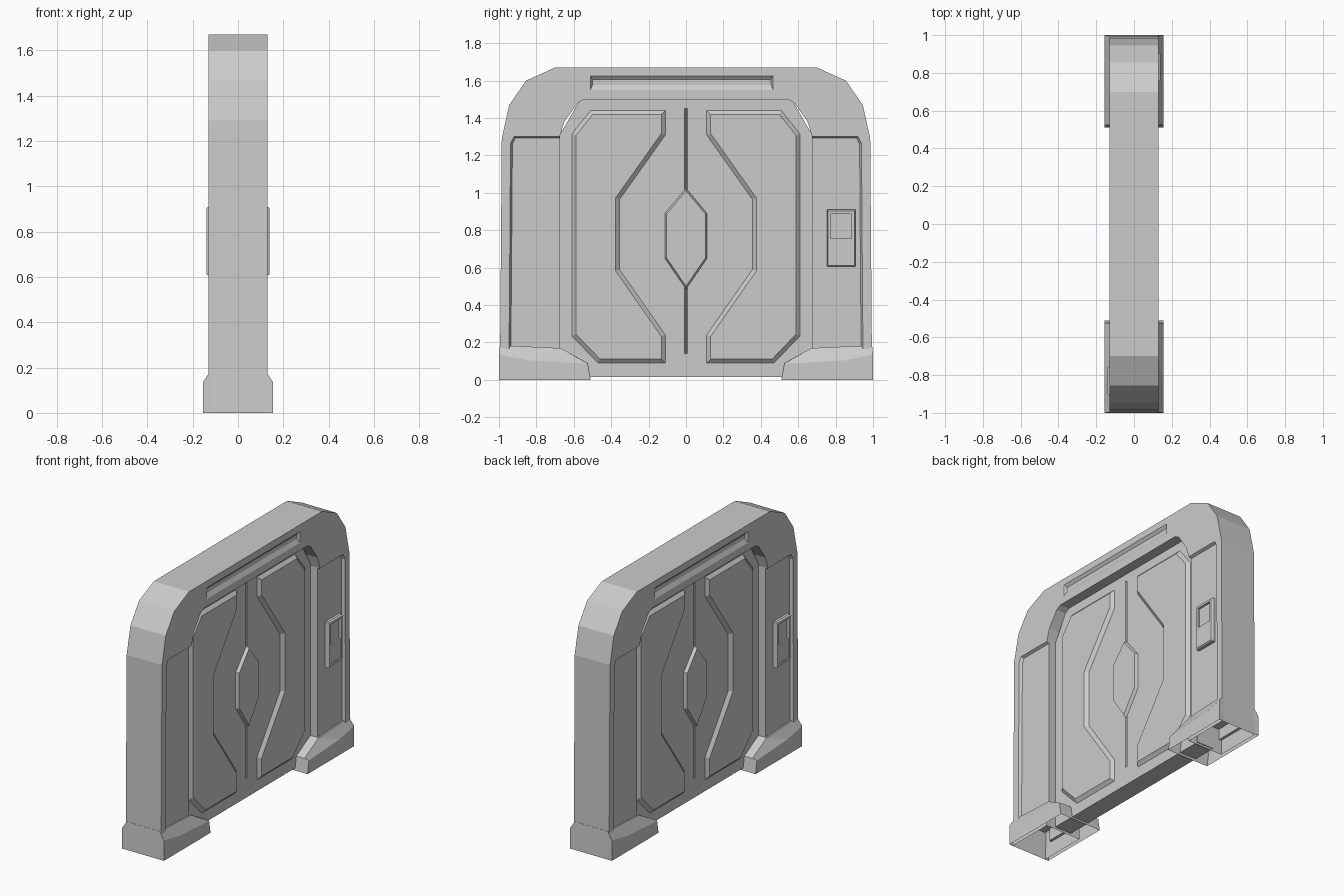
import bpy, bmesh

if "Cube" in bpy.data.objects:
    bpy.data.objects.remove(bpy.data.objects["Cube"])


def finish(name, bm, recalc=True):
    if recalc:
        bmesh.ops.recalc_face_normals(bm, faces=bm.faces[:])
    me = bpy.data.meshes.new(name)
    bm.to_mesh(me)
    bm.free()
    ob = bpy.data.objects.new(name, me)
    bpy.context.collection.objects.link(ob)
    return ob


def loft(name, sections):
    """Skin (x, [(y, z)...]) sections and cap both ends."""
    bm = bmesh.new()
    rings = [[bm.verts.new((x, y, z)) for y, z in pts] for x, pts in sections]
    for a, b in zip(rings, rings[1:]):
        for i in range(len(a)):
            j = (i + 1) % len(a)
            bm.faces.new((a[i], a[j], b[j], b[i]))
    bm.faces.new(rings[0])
    bm.faces.new(rings[-1])
    return finish(name, bm)


def raised(name, pts, side, x, height, slope):
    """Plate with sloped edges standing on the door face at side * x."""
    bm = bmesh.new()
    f = bm.faces.new([bm.verts.new((side * x, y, z)) for y, z in pts])
    f.normal_update()
    if f.normal.x * side < 0:
        f.normal_flip()
    bmesh.ops.inset_individual(bm, faces=[f], thickness=slope, depth=height,
                               use_even_offset=True)
    return finish(name, bm, False)


def cut(ob, cutters):
    for c in cutters:
        c.hide_render = True
        m = ob.modifiers.new("cut", "BOOLEAN")
        m.operation, m.solver, m.object = "DIFFERENCE", "EXACT", c
    dg = bpy.context.evaluated_depsgraph_get()
    me = bpy.data.meshes.new_from_object(ob.evaluated_get(dg))
    ob.modifiers.clear()
    ob.data = me
    for c in cutters:
        bpy.data.objects.remove(c)


def open_bottom(ob):
    bm = bmesh.new()
    bm.from_mesh(ob.data)
    low = [f for f in bm.faces if all(v.co.z < 0.001 for v in f.verts)]
    bmesh.ops.delete(bm, geom=low, context="FACES")
    bm.to_mesh(ob.data)
    bm.free()


def flip(pts, s):
    return [(s * y, z) for y, z in pts]


def rect(y0, y1, z0, z1):
    return [(y0, z0), (y1, z0), (y1, z1), (y0, z1)]


# Arched frame
outer = [(0.995, 0), (0.985, 1.29), (0.945, 1.47), (0.855, 1.6), (0.7, 1.67)]
inner = [(0.675, 0), (0.675, 1.3), (0.65, 1.38), (0.58, 1.48), (0.545, 1.5)]
half = outer[::-1] + inner
arch = outer + flip(outer, -1)[::-1] + flip(inner, -1) + inner[::-1]
frame = loft("frame", [(-0.13, arch), (0.13, arch)])

# Recessed pillar panels and the long slot in the lintel
cutters = []
pocket = [(0.6, 0.1), (0.946, 0.1), (0.946, 0.17), (0.938, 1.265), (0.92, 1.3), (0.6, 1.3)]
pocket_in = [(0.6, 0.1), (0.936, 0.1), (0.936, 0.17), (0.928, 1.26), (0.912, 1.292), (0.6, 1.292)]
for s in (1, -1):
    for t in (1, -1):
        cutters.append(loft("panel_cutter", [(s * 0.14, flip(pocket, t)),
                                             (s * 0.13, flip(pocket, t)),
                                             (s * 0.112, flip(pocket_in, t))]))
    slot, slot_in = rect(-0.51, 0.465, 1.55, 1.625), rect(-0.50, 0.455, 1.578, 1.607)
    cutters.append(loft("slot_cutter", [(s * 0.14, flip(slot, s)),
                                        (s * 0.13, flip(slot, s)),
                                        (s * 0.115, flip(slot_in, s))]))
cut(frame, cutters)
open_bottom(frame)

# Flared feet
wide = [(0.51, 0), (1, 0), (1, 0.135), (0.85, 0.105), (0.525, 0.085)]
tall = [(0.51, 0), (1, 0), (0.995, 0.185), (0.67, 0.17), (0.525, 0.09)]
for t in (1, -1):
    w, h = flip(wide, t), flip(tall, t)
    foot = loft("foot", [(-0.155, w), (-0.122, h), (0.122, h), (0.155, w)])
    open_bottom(foot)

# Door slab with centre seam
D = 0.062
slab = [(-0.68, 0.015), (0.68, 0.015), (0.68, 1.3), (0.56, 1.51), (-0.56, 1.51), (-0.68, 1.3)]
door = loft("door", [(-D, slab), (D, slab)])
seams = []
for s in (1, -1):
    for z0, z1 in ((0.14, 0.5), (1.01, 1.45)):
        seams.append(loft("seam_cutter", [(s * 0.1, rect(-0.007, 0.007, z0, z1)),
                                          (s * D, rect(-0.007, 0.007, z0, z1)),
                                          (s * (D - 0.015), rect(-0.002, 0.002, z0, z1))]))
cut(door, seams)

# Raised door plates, central hexagon and keypads
leaf = [(0.11, 1.44), (0.51, 1.44), (0.61, 1.315), (0.61, 0.235), (0.47, 0.09),
        (0.11, 0.09), (0.11, 0.24), (0.355, 0.59), (0.355, 0.965), (0.11, 1.31)]
hexagon = [(0, 1.025), (0.113, 0.89), (0.113, 0.65), (0, 0.485),
           (-0.113, 0.65), (-0.113, 0.89)]
for s in (1, -1):
    for t in (1, -1):
        raised("door_plate", flip(leaf, t), s, D, 0.02, 0.022)
    raised("door_hexagon", hexagon, s, D, 0.02, 0.009)

    pad_low, pad_top = rect(0.755, 0.905, 0.605, 0.91), rect(0.76, 0.9, 0.612, 0.903)
    rim = rect(0.774, 0.886, 0.63, 0.888)
    loft("keypad", [(s * 0.11, flip(pad_low, s)), (s * 0.13, flip(pad_low, s)),
                    (s * 0.14, flip(pad_top, s)), (s * 0.14, flip(rim, s)),
                    (s * 0.125, flip(rim, s))])
    key = flip(rect(0.774, 0.886, 0.63, 0.755), s)
    loft("keypad_cover", [(s * 0.12, key), (s * 0.137, key)])
